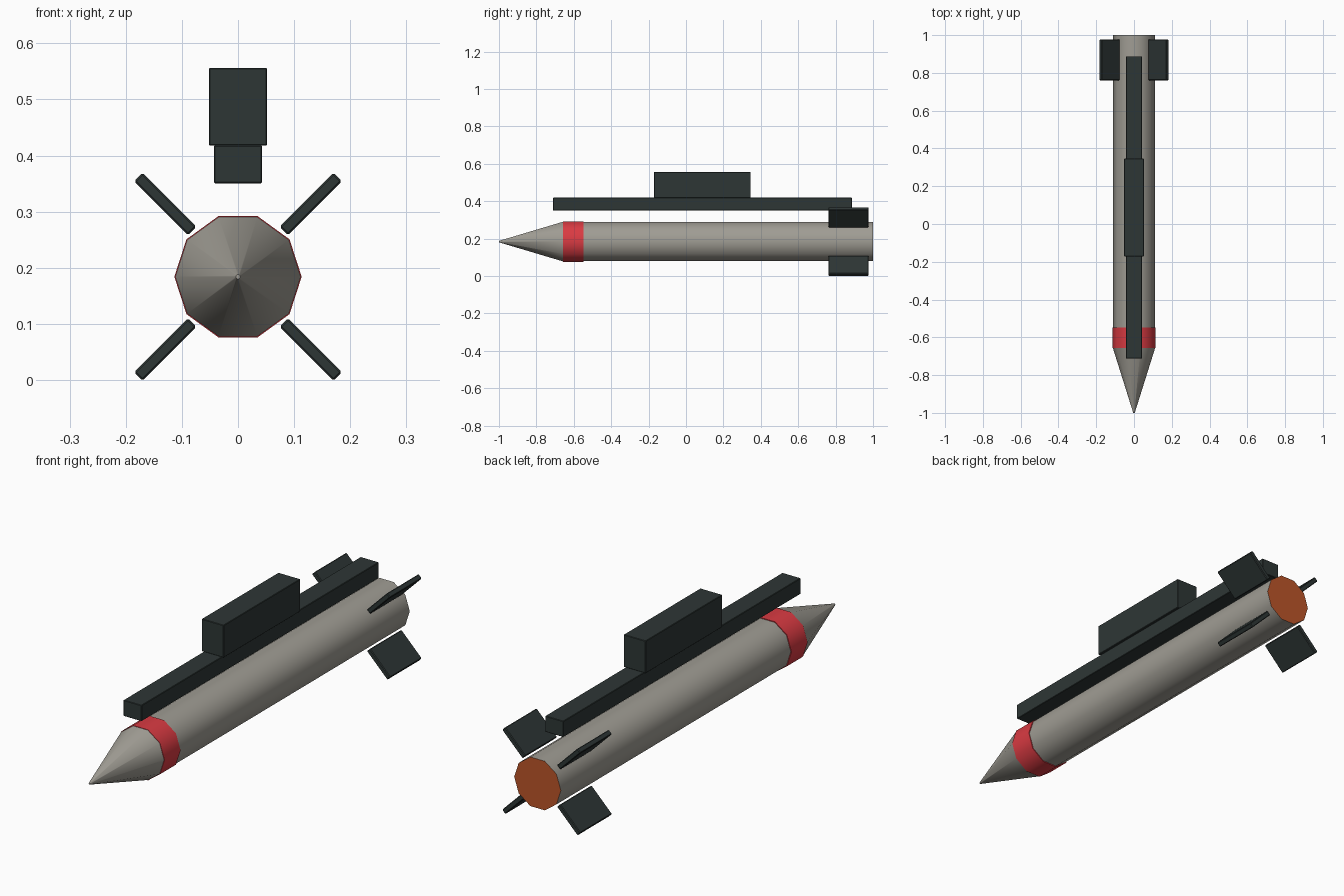
import bpy, bmesh, math
from mathutils import Matrix, Vector

if "Cube" in bpy.data.objects:
    bpy.data.objects.remove(bpy.data.objects["Cube"])

CZ = 0.184      # height of the body axis
SIDES = 10


def material(name, rgb):
    m = bpy.data.materials.new(name)
    m.diffuse_color = (*rgb, 1)
    m.use_nodes = True
    m.node_tree.nodes["Principled BSDF"].inputs["Base Color"].default_value = m.diffuse_color
    return m


GREY = material("warm_grey", (0.35, 0.335, 0.295))
DARK = material("dark_slate", (0.027, 0.037, 0.036))
RED = material("red", (0.70, 0.043, 0.055))
ORANGE = material("burnt_orange", (0.50, 0.09, 0.022))


def finish(bm, name, mats):
    bmesh.ops.recalc_face_normals(bm, faces=bm.faces)
    me = bpy.data.meshes.new(name)
    bm.to_mesh(me)
    bm.free()
    for m in mats:
        me.materials.append(m)
    ob = bpy.data.objects.new(name, me)
    bpy.context.collection.objects.link(ob)
    return ob


def tube(name, y0, y1, r0, r1, mats, rear_index=0):
    """Ten-sided closed tube along y, smooth sides and flat caps."""
    bm = bmesh.new()
    rings = []
    for y, r in ((y0, r0), (y1, r1)):
        rings.append([bm.verts.new((r * math.cos(2 * math.pi * i / SIDES), y,
                                    CZ + r * math.sin(2 * math.pi * i / SIDES)))
                      for i in range(SIDES)])
    for i in range(SIDES):
        j = (i + 1) % SIDES
        f = bm.faces.new((rings[0][i], rings[0][j], rings[1][j], rings[1][i]))
        f.smooth = True
    bm.faces.new(rings[0])
    bm.faces.new(rings[1]).material_index = rear_index
    return finish(bm, name, mats)


def block(name, size, centre, bevel, rot=Matrix()):
    """Box with lightly chamfered edges."""
    bm = bmesh.new()
    bmesh.ops.create_cube(bm, size=1)
    bmesh.ops.scale(bm, vec=size, verts=bm.verts)
    bmesh.ops.bevel(bm, geom=bm.edges[:], offset=bevel, segments=1, affect='EDGES')
    bm.transform(Matrix.Translation(Vector(centre)) @ rot)
    return finish(bm, name, [DARK])


# Body with glowing rear end, nose cone and painted band
tube("body", -0.656, 1.0, 0.110, 0.110, [GREY, ORANGE], 1)
tube("nose_cone", -1.0, -0.656, 0.004, 0.112, [GREY])
tube("nose_band", -0.657, -0.549, 0.1135, 0.1135, [RED])

# Four diagonal tail fins
for k, label in enumerate(("upper_right", "upper_left", "lower_left", "lower_right")):
    a = math.radians(45 + 90 * k)
    d = 0.1296 * math.sqrt(2)
    block("tail_fin_" + label, (0.136, 0.215, 0.021),
          (d * math.cos(a), 0.8685, CZ + d * math.sin(a)), 0.003,
          Matrix.Rotation(-a, 4, 'Y'))

# Launch rail and mounting block above the body
block("launch_rail", (0.086, 1.599, 0.068), (0, 0.0885, 0.3845), 0.002)
block("mounting_block", (0.104, 0.517, 0.138), (0, 0.0875, 0.487), 0.002)
